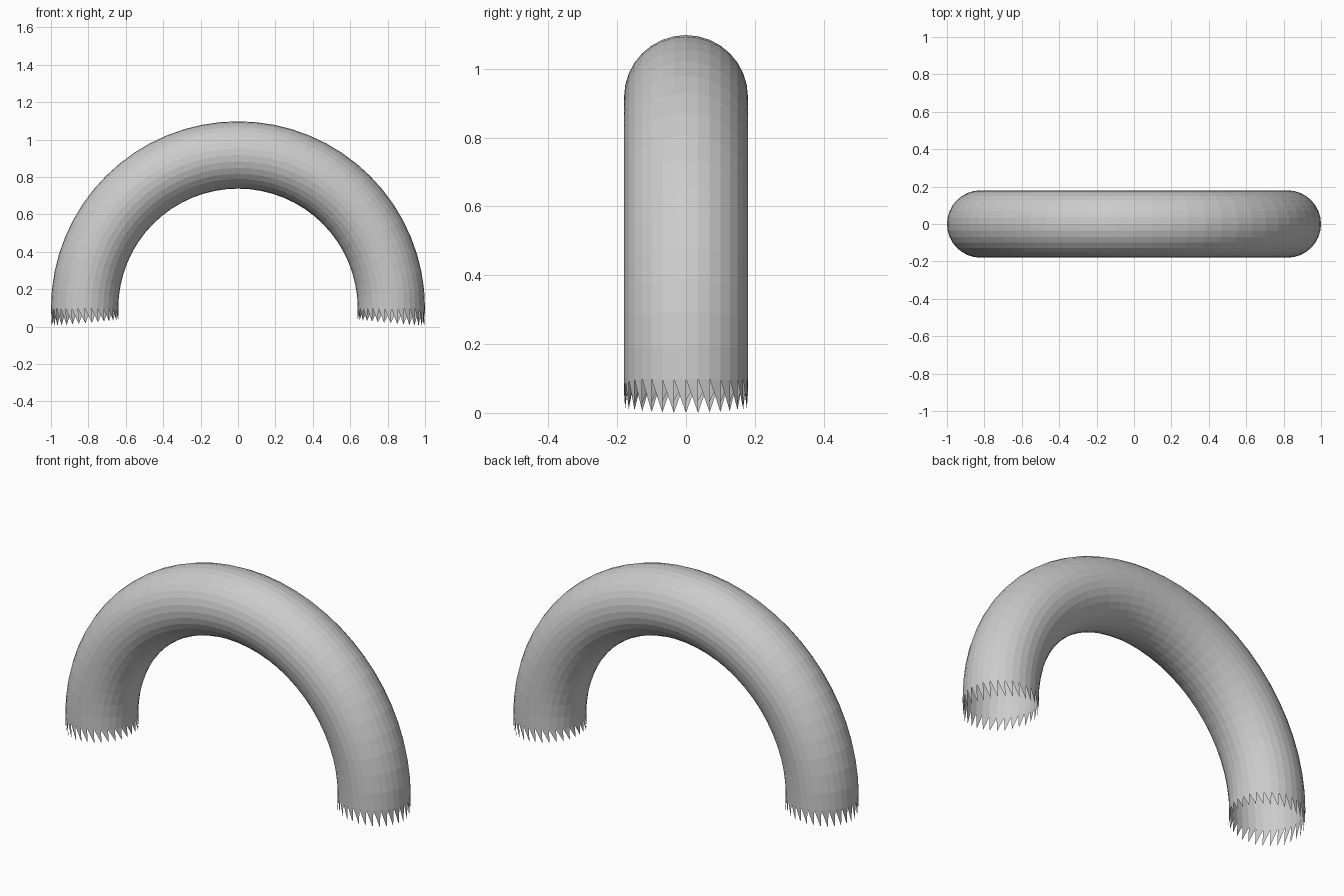
import bpy, bmesh
from math import cos, sin, pi

if "Cube" in bpy.data.objects:
    bpy.data.objects.remove(bpy.data.objects["Cube"])

R, r = 0.82, 0.18          # arch radius, tube radius
MAJOR, MINOR = 64, 32      # steps of the full ring, sides of the tube
HALF = MAJOR // 2
CENTRE_Z = sin(2 * pi / MAJOR)

bm = bmesh.new()


def ring(i):
    """One cross-section of the tube at step i along the arch."""
    u = 2 * pi * i / MAJOR
    out = []
    for j in range(MINOR):
        v = 2 * pi * j / MINOR
        d = R + r * cos(v)
        out.append(bm.verts.new((d * cos(u), -r * sin(v), CENTRE_Z + d * sin(u))))
    return out


# Rings from one step below the right end to one step below the left end
rings = [ring(i) for i in range(-1, HALF + 2)]
first, last = 1, HALF + 1

# Tube wall, open at both ends
for i in range(first, last):
    for j in range(MINOR):
        k = (j + 1) % MINOR
        bm.faces.new((rings[i][j], rings[i][k], rings[i + 1][k], rings[i + 1][j]))

# Saw-tooth rims: one triangle per side of the tube
for j in range(MINOR):
    k = (j + 1) % MINOR
    bm.faces.new((rings[first - 1][j], rings[first][k], rings[first][j]))
    bm.faces.new((rings[last][j], rings[last][k], rings[last + 1][k]))

# Make all faces point out of the tube
bm.normal_update()
for f in bm.faces:
    c = f.calc_center_median()
    c.z -= CENTRE_Z
    axis = c.copy()
    axis.y = 0
    axis = axis.normalized() * R
    if f.normal.dot(c - axis) < 0:
        f.normal_flip()

mesh = bpy.data.meshes.new("arched_tube")
bm.to_mesh(mesh)
bm.free()
bpy.context.collection.objects.link(bpy.data.objects.new("arched_tube", mesh))
